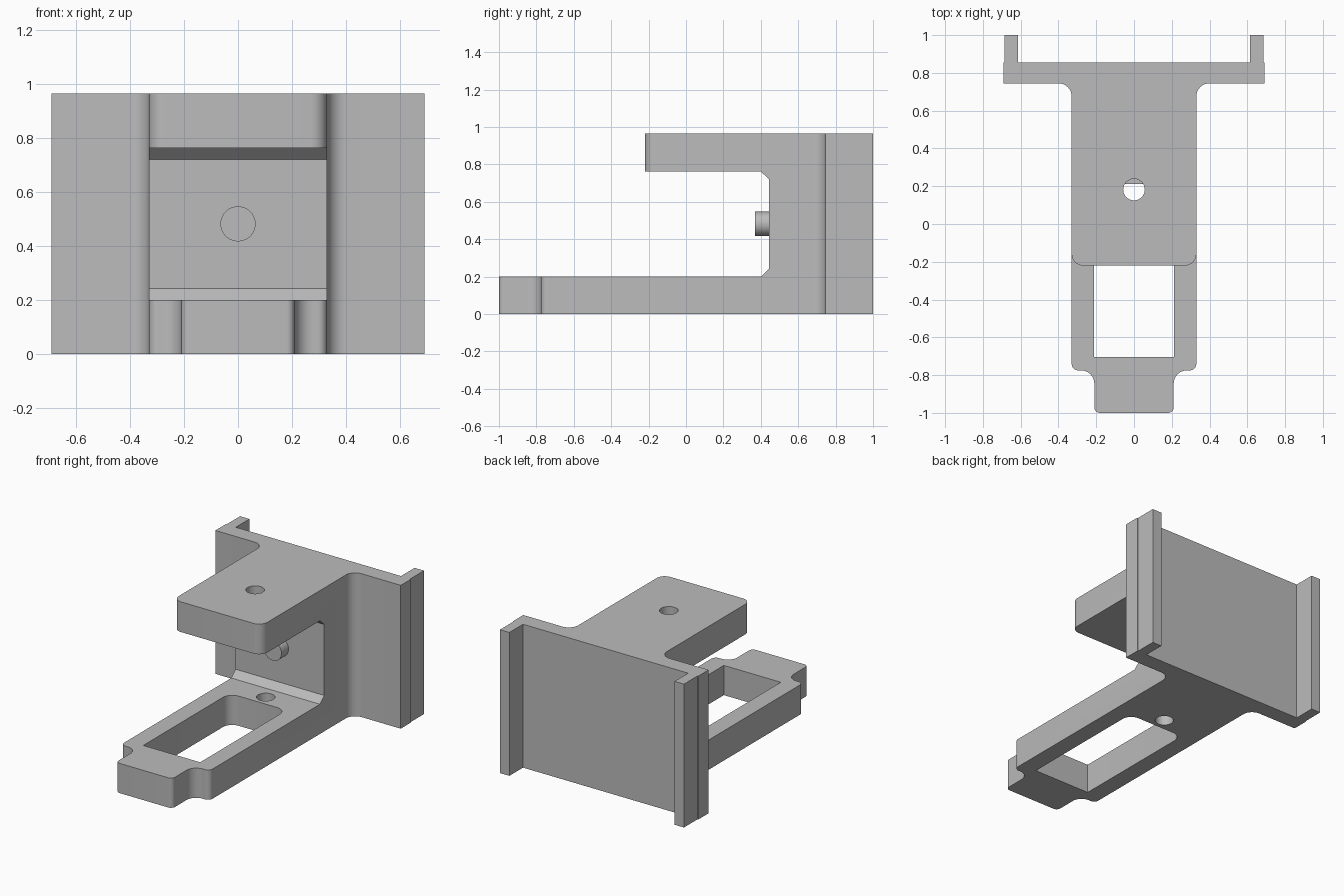
import bpy, bmesh, math
from mathutils import Vector, Matrix

if "Cube" in bpy.data.objects:
    bpy.data.objects.remove(bpy.data.objects["Cube"])

grey = bpy.data.materials.new("plain grey")
grey.diffuse_color = (0.5, 0.5, 0.5, 1)
grey.use_nodes = True
grey.node_tree.nodes["Principled BSDF"].inputs["Base Color"].default_value = grey.diffuse_color


def rounded(points, steps=8):
    """Turn (x, y, radius) corners into an outline with filleted corners."""
    out = []
    for i, (x, y, r) in enumerate(points):
        p = Vector((x, y))
        if r == 0:
            out.append(p)
            continue
        a = (Vector(points[i - 1][:2]) - p).normalized()
        b = (Vector(points[(i + 1) % len(points)][:2]) - p).normalized()
        c = p + (a + b) * r                      # right-angled corners
        for k in range(steps + 1):
            t = math.pi / 2 * k / steps
            out.append(c - b * r * math.cos(t) - a * r * math.sin(t))
    return out


def extrude(name, outline, lo, hi, axis="z"):
    """Extrude an outline: axis z takes (x, y), axis x takes (y, z)."""
    bm = bmesh.new()
    place = (lambda p: (p[0], p[1], lo)) if axis == "z" else (lambda p: (lo, p[0], p[1]))
    face = bm.faces.new([bm.verts.new(place(p)) for p in outline])
    top = bmesh.ops.extrude_face_region(bm, geom=[face])
    move = (0, 0, hi - lo) if axis == "z" else (hi - lo, 0, 0)
    bmesh.ops.translate(bm, vec=move,
                        verts=[v for v in top["geom"] if isinstance(v, bmesh.types.BMVert)])
    return finish(name, bm)


def cylinder(name, radius, depth, matrix):
    bm = bmesh.new()
    bmesh.ops.create_cone(bm, cap_ends=True, segments=40, radius1=radius,
                          radius2=radius, depth=depth, matrix=matrix)
    return finish(name, bm)


def finish(name, bm):
    bmesh.ops.recalc_face_normals(bm, faces=bm.faces)
    me = bpy.data.meshes.new(name)
    bm.to_mesh(me)
    bm.free()
    me.materials.append(grey)
    ob = bpy.data.objects.new(name, me)
    bpy.context.collection.objects.link(ob)
    return ob


def activate(ob):
    bpy.ops.object.select_all(action="DESELECT")
    ob.select_set(True)
    bpy.context.view_layer.objects.active = ob


def cut(ob, cutter):
    activate(ob)
    mod = ob.modifiers.new("cut", "BOOLEAN")
    mod.operation, mod.solver, mod.object = "DIFFERENCE", "EXACT", cutter
    bpy.ops.object.modifier_apply(modifier=mod.name)
    bpy.data.objects.remove(cutter)


H = 0.965

# Plan outline: tongue, arm, back plate and rear flanges (right half, mirrored)
half = [(0.21, -1.0, 0.03), (0.21, -0.775, 0.07), (0.33, -0.775, 0.035),
        (0.33, 0.745, 0.07), (0.69, 0.745, 0), (0.69, 0.855, 0),
        (0.685, 0.855, 0), (0.685, 1.0, 0), (0.615, 1.0, 0), (0.615, 0.855, 0)]
plan = half + [(-x, y, r) for x, y, r in reversed(half)]
bracket = extrude("bracket", rounded(plan), 0, H)

# Throat between the two arms, with chamfered inner corners
throat = [(-1.2, 0.2), (0.40, 0.2), (0.445, 0.242), (0.445, 0.72), (0.40, 0.762), (-1.2, 0.762)]
cut(bracket, extrude("throat_cutter", throat, -0.5, 0.5, "x"))

# Shorten the upper arm and round its front corners
nose = rounded([(0.33, -0.16, 0), (0.33, -0.22, 0.06), (-0.33, -0.22, 0.06), (-0.33, -0.16, 0)])
nose += [Vector(p) for p in ((-0.5, -0.16), (-0.5, -1.2), (0.5, -1.2), (0.5, -0.16))]
keep = [p for i, p in enumerate(nose) if (p - nose[i - 1]).length > 1e-5]
cut(bracket, extrude("nose_cutter", keep, 0.5, 1.2))

# Window in the lower arm, rounded at the rear only
window = [(-0.212, -0.705, 0), (0.212, -0.705, 0), (0.212, 0.212, 0.07), (-0.212, 0.212, 0.07)]
cut(bracket, extrude("window_cutter", rounded(window), -0.2, 0.4))

# Round holes in the upper and lower arms
for y, z in ((0.182, 0.9), (0.295, 0.1)):
    cut(bracket, cylinder("hole_cutter", 0.057, 0.5, Matrix.Translation((0, y, z))))

# Short pin on the throat wall
pin = cylinder("pin", 0.065, 0.09,
               Matrix.Translation((0, 0.415, 0.482)) @ Matrix.Rotation(math.pi / 2, 4, "X"))

for ob in (bracket, pin):
    activate(ob)
    bpy.ops.object.shade_smooth_by_angle(angle=math.radians(30))
